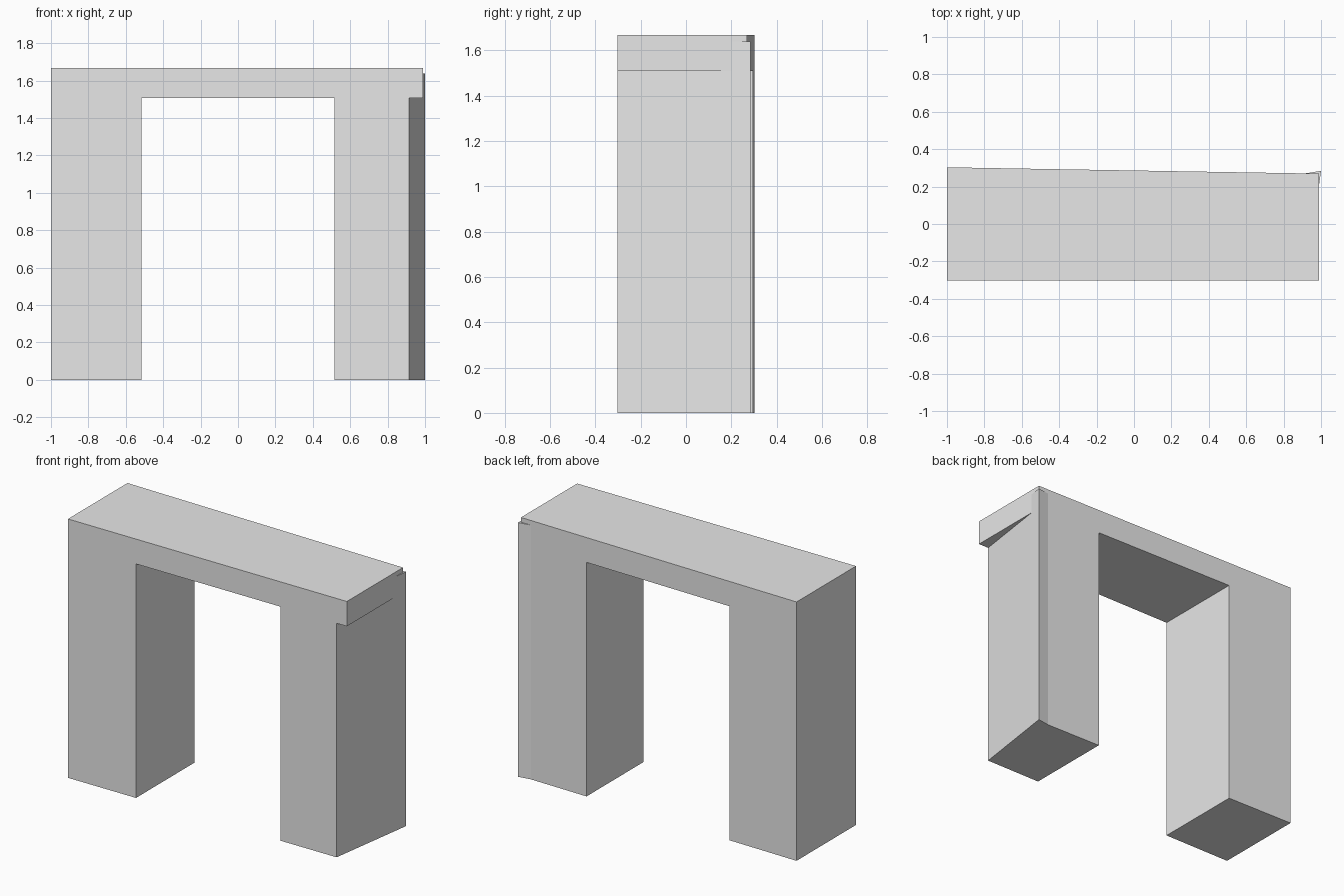
import bpy
import bmesh

cube = bpy.data.objects.get("Cube")
if cube:
    bpy.data.objects.remove(cube, do_unlink=True)

grey = bpy.data.materials.new("light_grey_stone")
grey.use_nodes = True
grey.diffuse_color = (0.8, 0.8, 0.8, 1)
grey.node_tree.nodes["Principled BSDF"].inputs["Base Color"].default_value = grey.diffuse_color

FRONT, SPRING, TOP = -0.303, 1.508, 1.668   # front plane, lintel underside, top
INNER, END = 0.515, 0.988                   # opening half width, lintel end
CORNER = (1.0, 0.284)                       # outermost back corner
BEND = 0.915                                # where the back face kinks


def back(x):
    """Back face slants slightly along the length."""
    return 0.286 - 0.017 * x


def prism(name, outline, bottom, top):
    """Extrude a plan outline between two heights."""
    bm = bmesh.new()
    face = bm.faces.new([bm.verts.new((x, y, bottom)) for x, y in outline])
    new = bmesh.ops.extrude_face_region(bm, geom=[face])["geom"]
    verts = [v for v in new if isinstance(v, bmesh.types.BMVert)]
    bmesh.ops.translate(bm, verts=verts, vec=(0, 0, top - bottom))
    bmesh.ops.recalc_face_normals(bm, faces=bm.faces)
    mesh = bpy.data.meshes.new(name)
    bm.to_mesh(mesh)
    bm.free()
    mesh.materials.append(grey)
    obj = bpy.data.objects.new(name, mesh)
    bpy.context.collection.objects.link(obj)
    return obj


def slab(x0, x1):
    return [(x0, FRONT), (x1, FRONT), (x1, back(x1)), (x0, back(x0))]


# Lintel and straight leg
prism("lintel", slab(-1, END), SPRING, TOP)
prism("right_leg", slab(-1, -INNER), 0, SPRING)

# Leg with a splayed outer face and kinked back
prism("left_leg", [(INNER, FRONT), (BEND, FRONT), CORNER,
                   (BEND, back(BEND)), (INNER, back(INNER))], 0, SPRING)

# Leg corner that rises past the lintel's underside
prism("left_leg_corner", [(END, 0.2), CORNER, (BEND, back(BEND))], SPRING, 1.638)
